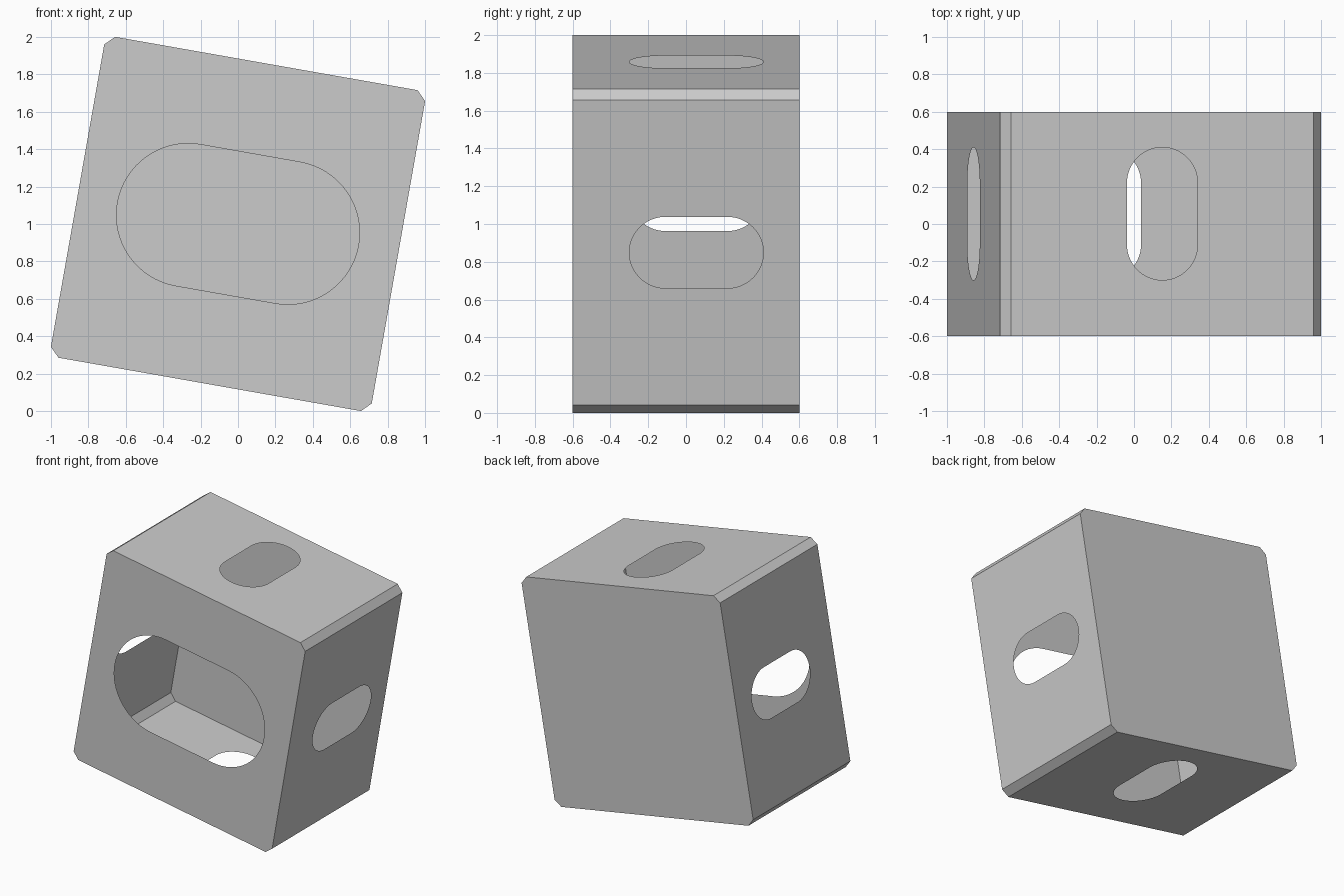
import bpy, bmesh
from math import pi, sin, cos, radians
from mathutils import Matrix, Vector

if "Cube" in bpy.data.objects:
    bpy.data.objects.remove(bpy.data.objects["Cube"])

HALF = 0.871      # half the square section
CHAMFER = 0.05
DEPTH = 0.6       # half the depth
TILT = radians(10)
FLAT = HALF - CHAMFER


def slot(half_run, radius, shift=0.0, steps=32):
    """Rounded slot outline along the first axis."""
    points = []
    for side in (1, -1):
        for i in range(steps + 1):
            a = -pi / 2 + pi * i / steps
            points.append((shift + side * (half_run + radius * cos(a)), side * radius * sin(a)))
    return points


def panel(bm, outlines, matrix):
    """Flat sheet: first outline is the border, the others are openings."""
    edges = []
    for outline in outlines:
        verts = [bm.verts.new(matrix @ Vector((u, v, 0))) for u, v in outline]
        edges += [bm.edges.new((a, b)) for a, b in zip(verts, verts[1:] + verts[:1])]
    bmesh.ops.triangle_fill(bm, use_beauty=True, use_dissolve=False, edges=edges)


def rect(u, v):
    return [(-u, -v), (u, -v), (u, v), (-u, v)]


bm = bmesh.new()

# Front with the large slot, and the closed back
section = [(-FLAT, -HALF), (FLAT, -HALF), (HALF, -FLAT), (HALF, FLAT),
           (FLAT, HALF), (-FLAT, HALF), (-HALF, FLAT), (-HALF, -FLAT)]
upright = Matrix.Rotation(pi / 2, 4, 'X')
panel(bm, [section, slot(0.271, 0.383)], Matrix.Translation((0, -DEPTH, 0)) @ upright)
panel(bm, [section], Matrix.Translation((0, DEPTH, 0)) @ upright)

# Four slotted walls and the chamfer strips between them
lay_along_y = Matrix.Rotation(pi / 2, 4, 'Z')
corner = (HALF + FLAT) / 2 * 2 ** 0.5
strip = CHAMFER / 2 ** 0.5
for k in range(4):
    turn = Matrix.Rotation(k * pi / 2, 4, 'Y')
    panel(bm, [rect(DEPTH, FLAT), slot(0.163, 0.192, 0.055)],
          turn @ Matrix.Translation((0, 0, HALF)) @ lay_along_y)
    panel(bm, [rect(DEPTH, strip)],
          turn @ Matrix.Rotation(pi / 4, 4, 'Y') @ Matrix.Translation((0, 0, corner)) @ lay_along_y)

# Join the sheets into one shell and tilt it onto its lower corner
bmesh.ops.remove_doubles(bm, verts=bm.verts, dist=0.0005)
bmesh.ops.recalc_face_normals(bm, faces=bm.faces)
bm.transform(Matrix.Rotation(TILT, 4, 'Y'))
lift = -min(v.co.z for v in bm.verts)
bm.transform(Matrix.Translation((0, 0, lift)))

mesh = bpy.data.meshes.new("slotted_box")
bm.to_mesh(mesh)
bm.free()
box = bpy.data.objects.new("slotted_box", mesh)
bpy.context.collection.objects.link(box)

# Plain grey
grey = bpy.data.materials.new("light_grey")
grey.use_nodes = True
color = (0.6, 0.6, 0.6, 1)
grey.diffuse_color = color
grey.node_tree.nodes["Principled BSDF"].inputs["Base Color"].default_value = color
mesh.materials.append(grey)
